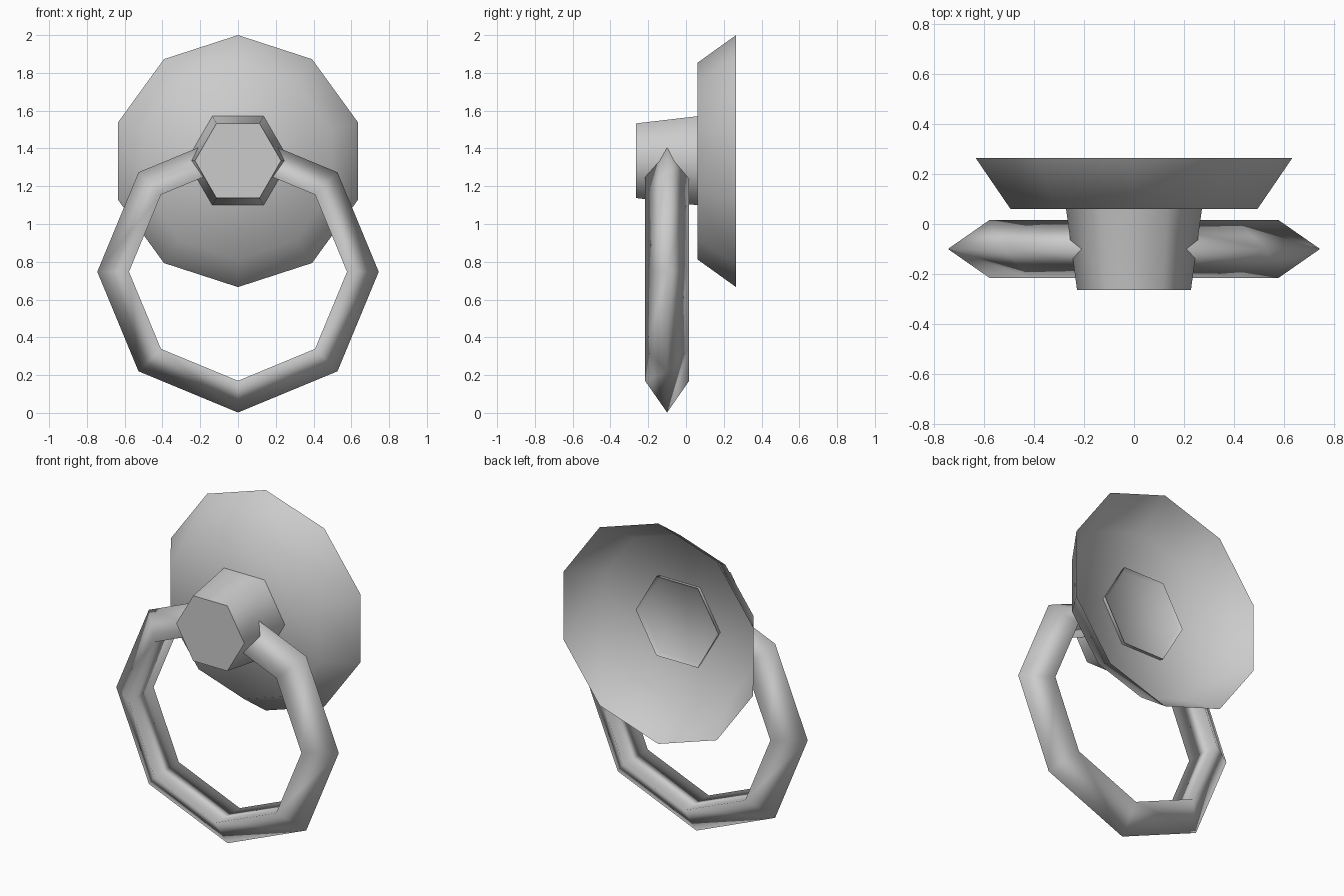
import bpy, bmesh, math

cube = bpy.data.objects.get("Cube")
if cube:
    bpy.data.objects.remove(cube, do_unlink=True)

grey = bpy.data.materials.new("plain_grey")
grey.use_nodes = True
GREY = (0.6, 0.6, 0.6, 1)
grey.diffuse_color = GREY
grey.node_tree.nodes["Principled BSDF"].inputs["Base Color"].default_value = GREY


def turned(name, profile, sides, z, start, loop=False, caps=(), sharp=math.pi):
    """Turn a (radius, y) profile around a front-to-back axis at height z."""
    bm = bmesh.new()
    rings = []
    for r, y in profile:
        ring = []
        for i in range(sides):
            a = start + math.tau * i / sides
            ring.append(bm.verts.new((r * math.cos(a), y, z + r * math.sin(a))))
        rings.append(ring)
    pairs = list(zip(rings, rings[1:]))
    if loop:
        pairs.append((rings[-1], rings[0]))
    for a, b in pairs:
        for i in range(sides):
            j = (i + 1) % sides
            bm.faces.new((a[i], a[j], b[j], b[i]))
    for k in caps:
        bm.faces.new(rings[k])
    bmesh.ops.recalc_face_normals(bm, faces=bm.faces)
    # the open dish shows its outside towards the front
    if not loop and len(caps) == 1:
        cap = next(f for f in bm.faces if len(f.verts) == sides and sides > 4)
        if cap.normal.y > 0:
            bmesh.ops.reverse_faces(bm, faces=bm.faces)
    for f in bm.faces:
        f.smooth = True
    for e in bm.edges:
        if len(e.link_faces) == 2 and e.calc_face_angle() > sharp:
            e.smooth = False
    mesh = bpy.data.meshes.new(name)
    bm.to_mesh(mesh)
    bm.free()
    mesh.materials.append(grey)
    obj = bpy.data.objects.new(name, mesh)
    bpy.context.collection.objects.link(obj)
    return obj


# Ten-sided dish, open at the back
turned("back_plate", [(0.667, 0.265), (0.52, 0.06)], 10, 1.333, math.pi / 2, caps=(1,))

# Tapered hexagonal knob with a shallow recess behind the plate
turned("knob", [(0.228, -0.265), (0.272, 0.06), (0.277, 0.085), (0.255, 0.068)],
       6, 1.335, 0, caps=(0, 3), sharp=math.radians(65))

# Eight-sided hanging ring with a triangular section
turned("ring", [(0.745, -0.1), (0.577, 0.017), (0.577, -0.217)],
       8, 0.747, math.pi / 2, loop=True)
